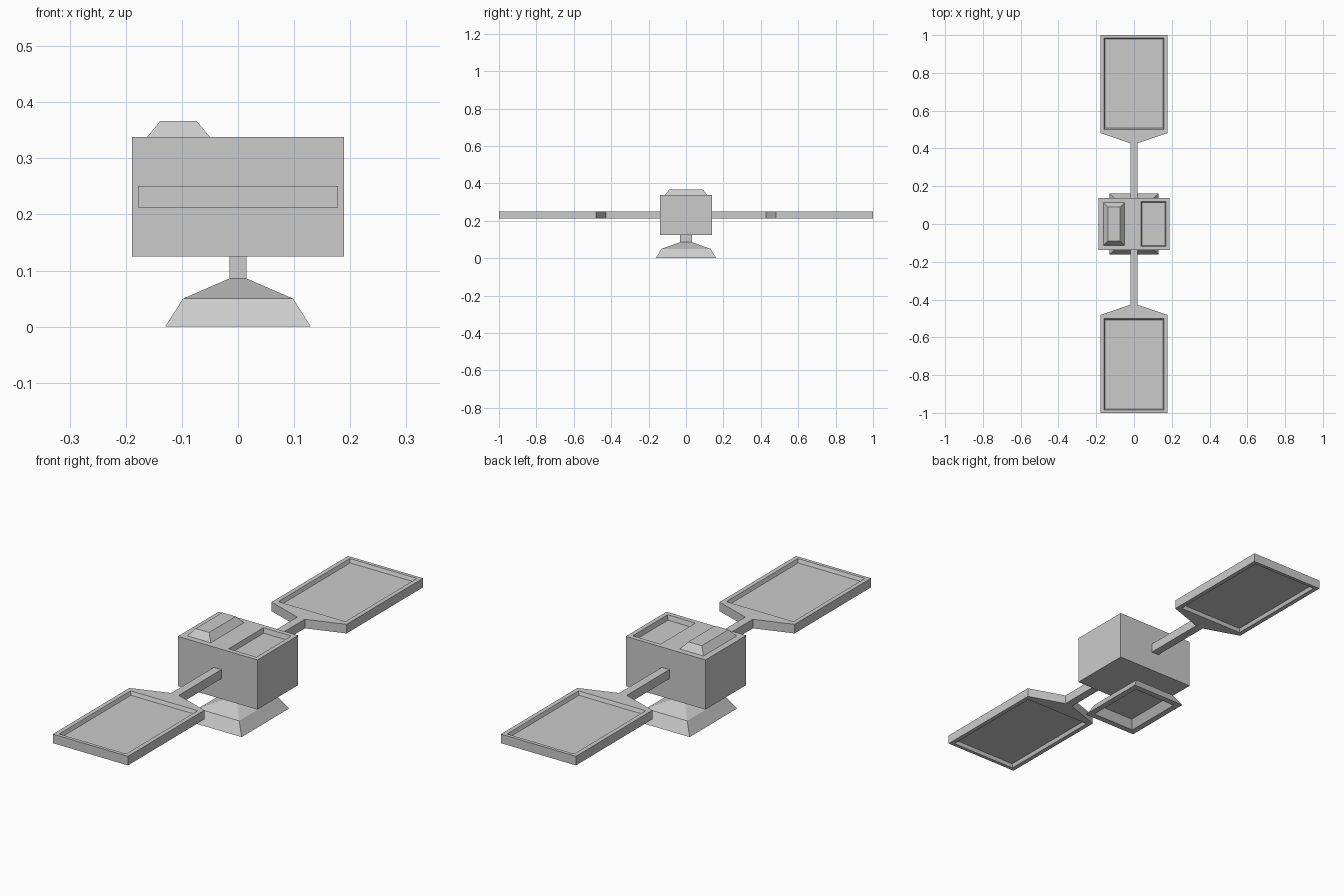
import bpy, bmesh

if "Cube" in bpy.data.objects:
    bpy.data.objects.remove(bpy.data.objects["Cube"], do_unlink=True)

# Single painted-metal colour
grey = bpy.data.materials.new("light_grey")
grey.use_nodes = True
colour = (0.6, 0.6, 0.6, 1)
grey.diffuse_color = colour
grey.node_tree.nodes["Principled BSDF"].inputs["Base Color"].default_value = colour


def loft(name, rings):
    """Closed solid through a stack of rings with equal point counts."""
    bm = bmesh.new()
    loops = [[bm.verts.new(p) for p in ring] for ring in rings]
    n = len(loops[0])
    for a, b in zip(loops, loops[1:]):
        for i in range(n):
            j = (i + 1) % n
            bm.faces.new((a[i], a[j], b[j], b[i]))
    bm.faces.new(loops[0][::-1])
    bm.faces.new(loops[-1])
    bmesh.ops.recalc_face_normals(bm, faces=bm.faces)
    mesh = bpy.data.meshes.new(name)
    bm.to_mesh(mesh)
    bm.free()
    mesh.materials.append(grey)
    ob = bpy.data.objects.new(name, mesh)
    bpy.context.collection.objects.link(ob)
    return ob


def rect(hx, hy, z, cx=0, cy=0):
    return [(cx + sx * hx, cy + sy * hy, z)
            for sx, sy in ((-1, -1), (1, -1), (1, 1), (-1, 1))]


def recess(ob, hx, hy, cx, cy, surface, floor, taper):
    """Sink a tapered rectangular pocket into a flat surface."""
    out = 2 * surface - floor
    cutter = loft("recess_cutter", [
        rect(hx - taper, hy - taper, floor, cx, cy),
        rect(hx, hy, surface, cx, cy),
        rect(hx, hy, out, cx, cy)])
    cutter.hide_render = True
    mod = ob.modifiers.new("recess", 'BOOLEAN')
    mod.operation = 'DIFFERENCE'
    mod.solver = 'EXACT'
    mod.object = cutter
    bpy.context.view_layer.objects.active = ob
    bpy.ops.object.modifier_apply(modifier=mod.name)
    bpy.data.objects.remove(cutter, do_unlink=True)


# Central body with a tray sunk in its top
TOP = 0.338
body = loft("body", [rect(0.189, 0.138, 0.125), rect(0.189, 0.138, TOP)])
recess(body, 0.066, 0.118, 0.104, 0, TOP, TOP - 0.02, 0.005)

# Raised tapered housing beside the tray
loft("top_housing", [rect(0.056, 0.113, TOP, -0.106),
                     rect(0.032, 0.09, 0.367, -0.106)])

# Flared dish below, hollow underneath, with its neck
loft("dish_and_neck", [
    rect(0.083, 0.114, 0.035), rect(0.104, 0.135, 0),
    rect(0.13, 0.161, 0), rect(0.098, 0.132, 0.05),
    rect(0.015, 0.031, 0.086), rect(0.015, 0.031, 0.125)])

# Panels on arms, front and back, recessed on both faces
LOW, HIGH = 0.212, 0.251
half = [(0.018, 0.138), (0.018, 0.427), (0.178, 0.482), (0.178, 1)]
outline = half + [(-x, y) for x, y in reversed(half)]
for side, name in ((-1, "front_panel"), (1, "back_panel")):
    panel = loft(name, [[(x, side * y, z) for x, y in outline]
                        for z in (LOW, HIGH)])
    for surface, floor in ((HIGH, HIGH - 0.015), (LOW, LOW + 0.015)):
        recess(panel, 0.159, 0.242, 0, side * 0.743, surface, floor, 0.006)
